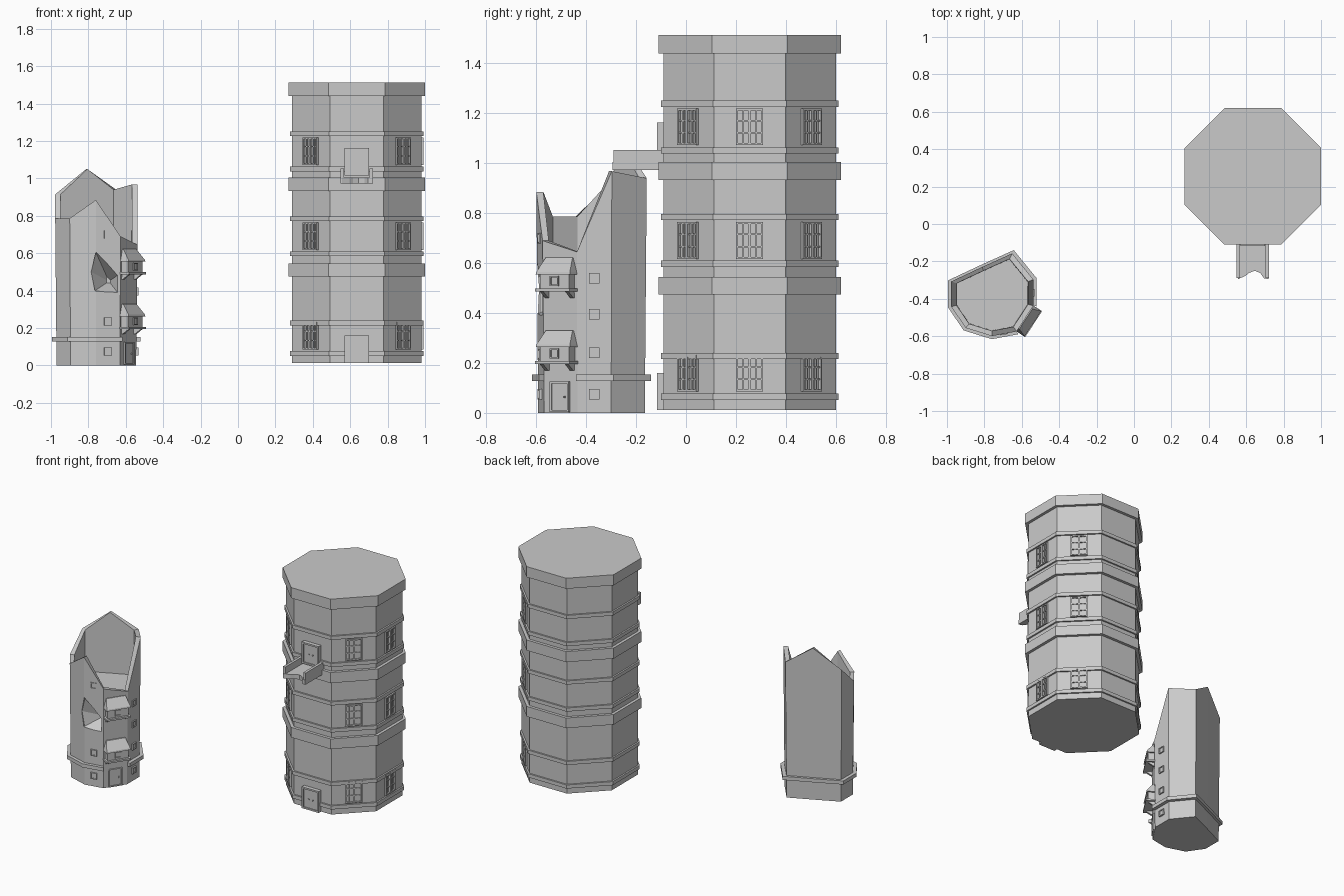
import bpy, bmesh, math
from mathutils import Vector, Matrix

if "Cube" in bpy.data.objects:
    bpy.data.objects.remove(bpy.data.objects["Cube"])

stone = bpy.data.materials.new("grey stone")
stone.use_nodes = True
GREY = (0.59, 0.59, 0.59, 1)
stone.diffuse_color = GREY
stone.node_tree.nodes["Principled BSDF"].inputs["Base Color"].default_value = GREY


def finish(name, bm):
    bmesh.ops.recalc_face_normals(bm, faces=bm.faces[:])
    mesh = bpy.data.meshes.new(name)
    bm.to_mesh(mesh)
    bm.free()
    mesh.materials.append(stone)
    obj = bpy.data.objects.new(name, mesh)
    bpy.context.scene.collection.objects.link(obj)
    return obj


def loft(bm, rings):
    """Closed solid through rings with equal point counts."""
    loops = [[bm.verts.new(p) for p in ring] for ring in rings]
    n = len(loops[0])
    for a, b in zip(loops, loops[1:]):
        for i in range(n):
            j = (i + 1) % n
            bm.faces.new((a[i], a[j], b[j], b[i]))
    bm.faces.new(loops[0][::-1])
    bm.faces.new(loops[-1])


def wall_frame(origin, normal):
    """Local axes on a wall: x along it, y outward, z up."""
    n = Vector((normal[0], normal[1], 0)).normalized()
    u = Vector((0, 0, 1)).cross(n)
    m = Matrix((u, n, (0, 0, 1))).transposed().to_4x4()
    m.translation = (origin[0], origin[1], 0)
    return m


def rect(m, u0, u1, d0, d1, z):
    return [m @ Vector(p) for p in ((u0, d0, z), (u1, d0, z), (u1, d1, z), (u0, d1, z))]


def block(bm, m, u, w, z0, z1, d0, d1):
    loft(bm, [rect(m, u - w / 2, u + w / 2, d0, d1, z) for z in (z0, z1)])


def frame_bars(bm, m, w, z0, z1, t, depth):
    for s in (-1, 1):
        block(bm, m, s * (w - t) / 2, t, z0, z1, -0.01, depth)
    block(bm, m, 0, w, z1 - t, z1, -0.01, depth)
    block(bm, m, 0, w, z0, z0 + t, -0.01, depth)


# ---- Large octagonal tower ----
CX, CY = 0.635, 0.255
WALL = 0.345


def octagon(half, z):
    r = half / math.cos(math.pi / 8)
    angles = [math.pi / 8 + k * math.pi / 4 for k in range(8)]
    return [Vector((CX + r * math.cos(a), CY + r * math.sin(a), z)) for a in angles]


def octagon_slab(name, half, z0, z1):
    bm = bmesh.new()
    loft(bm, [octagon(half, z0), octagon(half, z1)])
    finish(name, bm)


def octagon_wall(degrees):
    a = math.radians(degrees)
    n = (math.cos(a), math.sin(a))
    return wall_frame((CX + WALL * n[0], CY + WALL * n[1]), n)


octagon_slab("large_tower_body", WALL, 0.012, 1.5)
for z0, z1 in ((0.475, 0.545), (0.932, 1.005), (1.44, 1.513)):
    octagon_slab("wide_cornice", 0.365, z0, z1)
for z in (0.052, 0.215, 0.585, 0.772, 1.038, 1.226):
    octagon_slab("thin_band", 0.356, z, z + 0.025)

# Windows with glazing bars on four walls of every floor
bm = bmesh.new()
for degrees in (-135, -45, 0, 45):
    m = octagon_wall(degrees)
    for z in (0.085, 0.617, 1.072):
        top = z + 0.147
        frame_bars(bm, m, 0.108, z, top, 0.008, 0.012)
        block(bm, m, 0, 0.012, z, top, -0.01, 0.012)
        for u in (-0.026, 0.026):
            block(bm, m, u, 0.006, z, top, -0.01, 0.008)
        for part in (1 / 3, 2 / 3):
            block(bm, m, 0, 0.1, z + 0.147 * part - 0.003, z + 0.147 * part + 0.003, -0.01, 0.008)
finish("large_tower_windows", bm)

# Doors at the ground and at the walkway
front = octagon_wall(-90)
for name, z in (("ground_door", 0.012), ("walkway_door", 1.015)):
    bm = bmesh.new()
    top = z + 0.148
    block(bm, front, 0, 0.11, z, top - 0.01, -0.01, 0.02)
    frame_bars(bm, front, 0.13, z, top, 0.011, 0.027)
    for u in (-0.015, 0.015):
        block(bm, front, u, 0.007, z + 0.068, z + 0.075, 0.015, 0.026)
    finish(name, bm)

# Broken walkway
bm = bmesh.new()
edge = [(0.555, -0.08), (0.555, -0.295), (0.595, -0.278), (0.615, -0.262),
        (0.645, -0.25), (0.675, -0.262), (0.695, -0.29), (0.72, -0.295), (0.72, -0.08)]
loft(bm, [[Vector((x, y, z)) for x, y in edge] for z in (0.973, 1.005)])
finish("walkway_floor", bm)
bm = bmesh.new()
for u in (-0.078, 0.078):
    block(bm, front, u, 0.018, 0.973, 1.053, -0.02, 0.2)
finish("walkway_parapets", bm)

# ---- Small ruined tower ----
CENTRE = Vector((-0.76, -0.385))
# Plan corner and its broken top height, anticlockwise from the back corner
plan = [(-0.655, -0.165, 0.94), (-0.81, -0.235, 1.05), (-0.97, -0.31, 0.915),
        (-0.97, -0.44, 0.787), (-0.895, -0.55, 0.787), (-0.76, -0.592, 0.885),
        (-0.632, -0.568, 0.69), (-0.545, -0.435, 0.645), (-0.545, -0.30, 0.968)]


def plan_ring(scale, z=None):
    ring = []
    for x, y, top in plan:
        p = CENTRE + (Vector((x, y)) - CENTRE) * scale
        ring.append(Vector((p.x, p.y, top if z is None else z)))
    return ring


bm = bmesh.new()
loft(bm, [plan_ring(1, 0), plan_ring(1.035), plan_ring(0.9), plan_ring(0.89, 0.63)])
ruin = finish("small_tower_body", bm)

# Breach in the front corner
hole = [(-0.76, 0.605), (-0.785, 0.5), (-0.765, 0.4), (-0.64, 0.385), (-0.64, 0.485)]
bm = bmesh.new()
rings = []
for y, s in ((-0.68, 1), (-0.585, 1), (-0.49, 0.15)):
    rings.append([Vector((-0.69 + (x + 0.69) * s, y, 0.45 + (z - 0.45) * s)) for x, z in hole])
loft(bm, rings)
cutter = finish("breach_cutter", bm)
cutter.hide_render = True
cutter.hide_viewport = True
cutter.display_type = 'WIRE'
cut = ruin.modifiers.new("breach", 'BOOLEAN')
cut.operation = 'DIFFERENCE'
cut.solver = 'EXACT'
cut.object = cutter

# Ledge around all walls except the entrance wall
bm = bmesh.new()
inner, outer = plan_ring(0.97, 0), plan_ring(1.115, 0)
for i in range(len(plan)):
    j = (i + 1) % len(plan)
    if i != 6:
        quad = [inner[i], inner[j], outer[j], outer[i]]
        loft(bm, [[p + Vector((0, 0, z)) for p in quad] for z in (0.128, 0.153)])
finish("small_tower_ledge", bm)


def ruin_wall(i):
    a, b = Vector(plan[i][:2]), Vector(plan[i + 1][:2])
    d = b - a
    return wall_frame((a + b) / 2, (d.y, -d.x))


# Small square windows
bm = bmesh.new()
for i, heights in ((5, (0.075, 0.235, 0.7)), (7, (0.075, 0.24, 0.395, 0.54))):
    m = ruin_wall(i)
    for z in heights:
        block(bm, m, 0, 0.032, z - 0.015, z + 0.015, -0.01, 0.007)
        frame_bars(bm, m, 0.042, z - 0.021, z + 0.021, 0.006, 0.012)
finish("small_tower_windows", bm)

# Entrance door
entry = ruin_wall(6)
bm = bmesh.new()
block(bm, entry, 0, 0.075, 0.008, 0.118, -0.01, 0.006)
frame_bars(bm, entry, 0.09, 0.004, 0.125, 0.008, 0.012)
block(bm, entry, 0.022, 0.007, 0.06, 0.068, 0, 0.013)
finish("entrance_door", bm)

# Two roofed bays above the entrance
for name, z in (("lower_bay", 0.195), ("upper_bay", 0.487)):
    bm = bmesh.new()
    block(bm, entry, 0, 0.165, z, z + 0.012, -0.02, 0.062)
    block(bm, entry, 0, 0.14, z + 0.012, z + 0.08, -0.02, 0.046)
    loft(bm, [rect(entry, -0.082, 0.082, -0.02, 0.058, z + 0.068),
              rect(entry, -0.08, 0.08, -0.02, 0.056, z + 0.078),
              rect(entry, -0.064, 0.064, -0.02, 0.012, z + 0.135)])
    frame = entry @ Matrix.Translation((0, 0.046, 0))
    frame_bars(bm, frame, 0.042, z + 0.022, z + 0.062, 0.006, 0.006)
    for u in (-0.06, 0.06):
        loft(bm, [rect(entry, u - 0.008, u + 0.008, -0.02, 0.012, z - 0.026),
                  rect(entry, u - 0.008, u + 0.008, -0.02, 0.05, z)])
    finish(name, bm)
